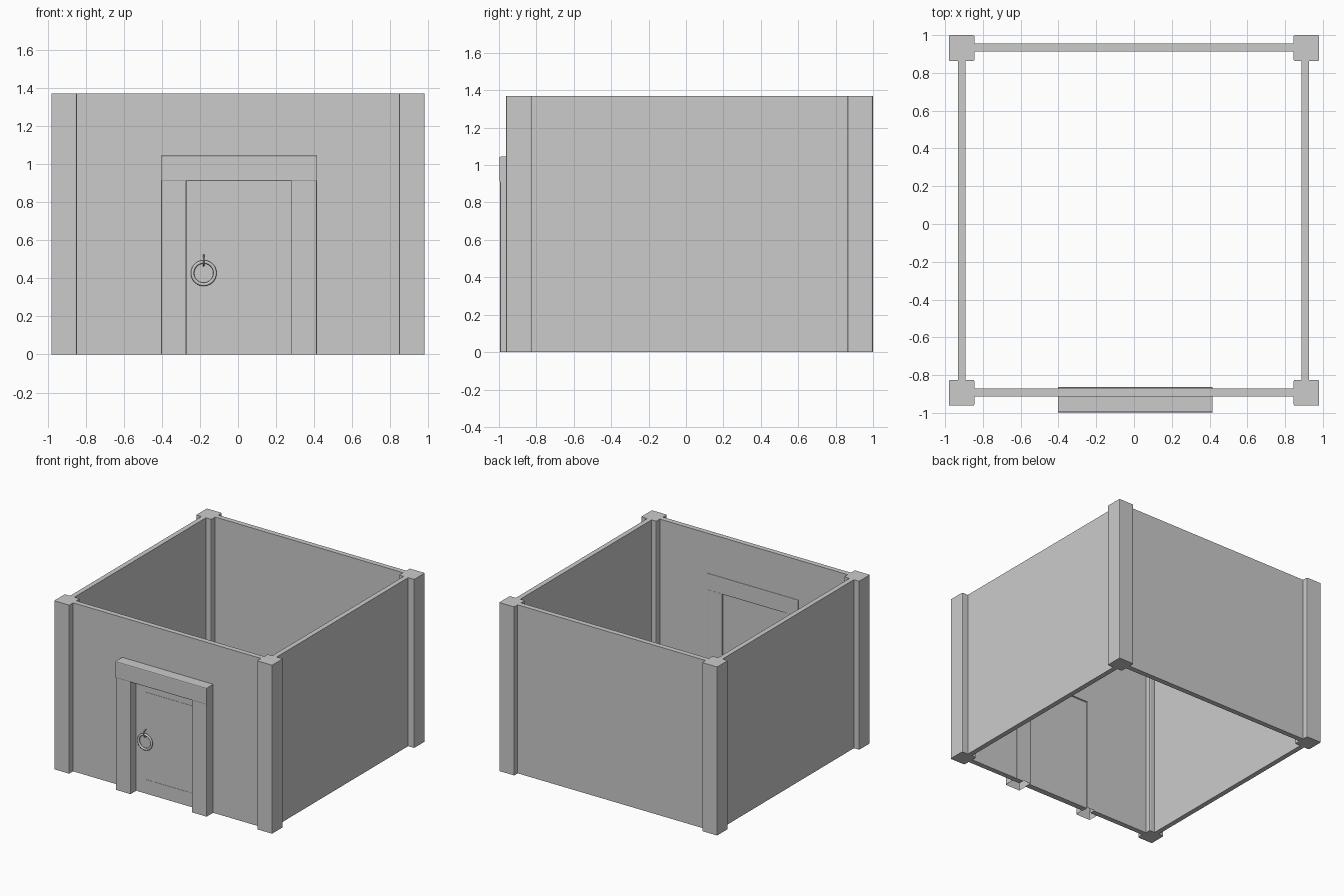
import bpy, bmesh
from math import pi

if "Cube" in bpy.data.objects:
    bpy.data.objects.remove(bpy.data.objects["Cube"])

H = 1.37


def finish(bm, name, bevel=0):
    bmesh.ops.recalc_face_normals(bm, faces=bm.faces)
    me = bpy.data.meshes.new(name)
    bm.to_mesh(me)
    bm.free()
    ob = bpy.data.objects.new(name, me)
    bpy.context.collection.objects.link(ob)
    bpy.context.view_layer.objects.active = ob
    return ob


def box(name, x0, x1, y0, y1, z0, z1, bevel=0, along=2, open_bottom=False):
    """Box from its limits; bevels only the edges running along one axis."""
    bm = bmesh.new()
    bmesh.ops.create_cube(bm, size=1)
    for v in bm.verts:
        for i, (a, b) in enumerate(((x0, x1), (y0, y1), (z0, z1))):
            v.co[i] = a if v.co[i] < 0 else b
    if bevel:
        edges = [e for e in bm.edges
                 if abs(e.verts[0].co[along] - e.verts[1].co[along]) > 1e-4]
        bmesh.ops.bevel(bm, geom=edges, offset=bevel, segments=2,
                        profile=0.5, affect='EDGES')
    bmesh.ops.recalc_face_normals(bm, faces=bm.faces)
    if open_bottom:
        low = [f for f in bm.faces if f.normal.z < -0.9]
        bmesh.ops.delete(bm, geom=low, context='FACES')
    return finish(bm, name)


def ring(name, loc, rot, major, minor, sides):
    bpy.ops.mesh.primitive_torus_add(
        location=loc, rotation=rot, major_radius=major, minor_radius=minor,
        major_segments=sides, minor_segments=10)
    ob = bpy.context.object
    ob.name = name
    bpy.ops.object.shade_smooth()


# Corner posts
for side, x in (("left", -0.98), ("right", 0.845)):
    for end, y in (("front", -0.962), ("back", 0.863)):
        box(f"{end}_{side}_post", x, x + 0.135, y, y + 0.137, 0, H, 0.007)

# Side and back walls
box("left_wall", -0.933, -0.893, -0.83, 0.87, 0, H)
box("right_wall", 0.886, 0.926, -0.83, 0.87, 0, H)
box("back_wall", -0.85, 0.85, 0.913, 0.955, 0, H)

# Front wall with a doorway, extruded from its outline
outline = [(-0.85, 0), (-0.34, 0), (-0.34, 0.97), (0.35, 0.97),
           (0.35, 0), (0.85, 0), (0.85, H), (-0.85, H)]
bm = bmesh.new()
face = bm.faces.new([bm.verts.new((x, -0.912, z)) for x, z in outline])
ext = bmesh.ops.extrude_face_region(bm, geom=[face])
bmesh.ops.translate(bm, vec=(0, 0.042, 0),
                    verts=[g for g in ext["geom"] if isinstance(g, bmesh.types.BMVert)])
finish(bm, "front_wall")

# Door frame
box("left_jamb", -0.403, -0.27, -0.995, -0.863, 0, 0.915, 0.007, open_bottom=True)
box("right_jamb", 0.28, 0.415, -0.995, -0.863, 0, 0.915, 0.007, open_bottom=True)
box("lintel", -0.403, 0.415, -0.998, -0.863, 0.91, 1.045, 0.007, along=0)

# Door leaf and its thin hinge straps
box("door", -0.275, 0.285, -0.922, -0.875, 0, 0.915)
for name, z in (("lower_hinge", 0.09), ("upper_hinge", 0.80)):
    box(name, -0.18, 0.28, -0.924, -0.921, z, z + 0.025)

# Ring handle hanging from a staple
ring("door_ring", (-0.18, -0.937, 0.427), (pi / 2, 0, 0), 0.059, 0.009, 40)
ring("ring_staple", (-0.18, -0.927, 0.494), (0, pi / 2, 0), 0.028, 0.004, 24)
